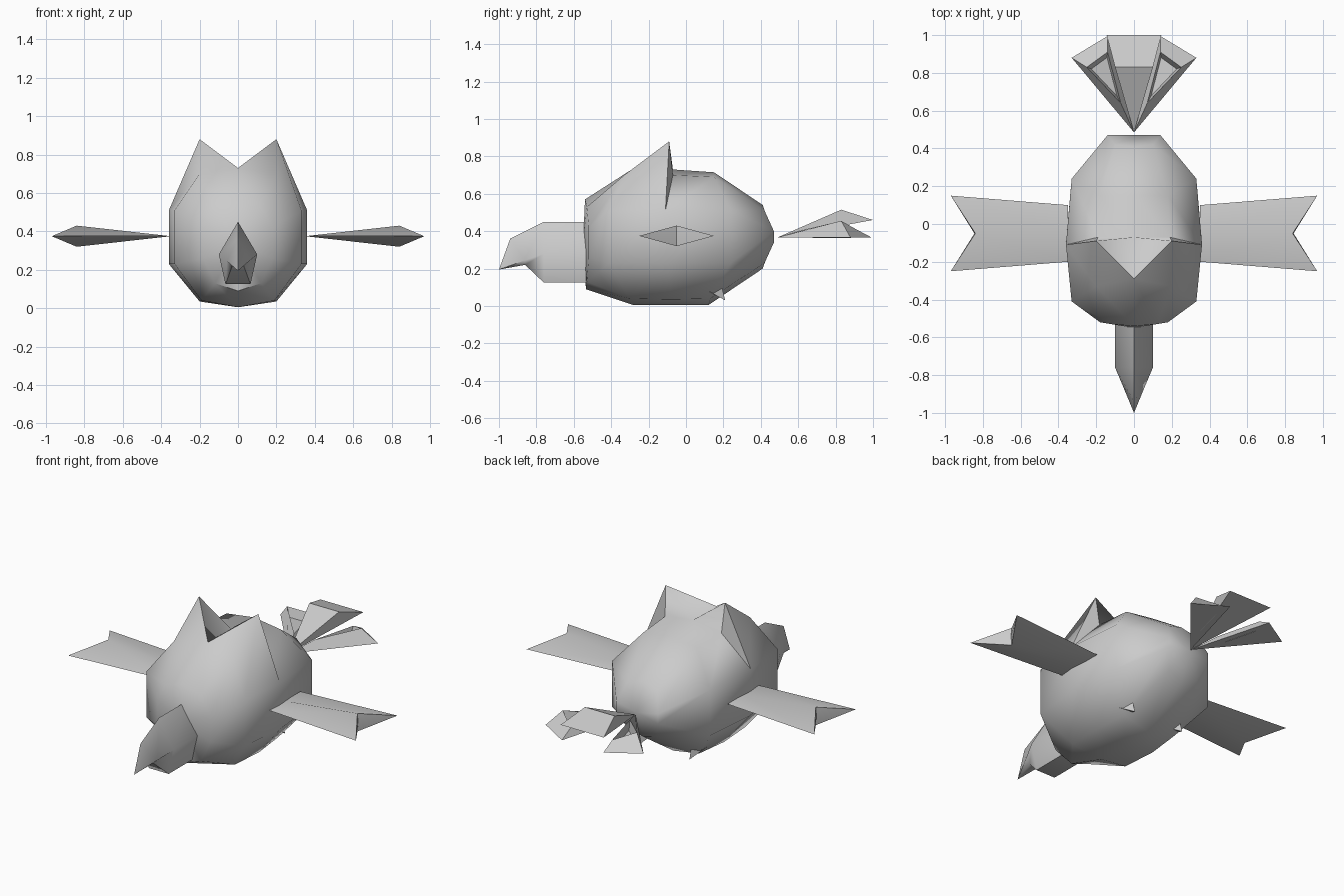
import bpy
import bmesh
import math
from mathutils import Vector

cube = bpy.data.objects.get("Cube")
if cube:
    bpy.data.objects.remove(cube, do_unlink=True)

grey = bpy.data.materials.new("plain grey")
grey.use_nodes = True
grey.diffuse_color = (0.6, 0.6, 0.6, 1)
grey.node_tree.nodes["Principled BSDF"].inputs["Base Color"].default_value = grey.diffuse_color


def finish(name, bm, angle):
    """Weld the mesh, make an object of it and smooth its soft edges."""
    bmesh.ops.remove_doubles(bm, verts=bm.verts[:], dist=0.0005)
    bmesh.ops.recalc_face_normals(bm, faces=bm.faces[:])
    mesh = bpy.data.meshes.new(name)
    bm.to_mesh(mesh)
    bm.free()
    mesh.materials.append(grey)
    obj = bpy.data.objects.new(name, mesh)
    bpy.context.collection.objects.link(obj)
    bpy.ops.object.select_all(action="DESELECT")
    obj.select_set(True)
    bpy.context.view_layer.objects.active = obj
    bpy.ops.object.shade_smooth_by_angle(angle=math.radians(angle))
    return obj


def loft(name, rings, angle=40, side=1):
    """Skin a row of rings; a ring of one point closes the end."""
    bm = bmesh.new()
    count = max(len(r) for r in rings)
    rows = []
    for ring in rings:
        ring = ring * count if len(ring) == 1 else ring
        rows.append([bm.verts.new((x * side, y, z)) for x, y, z in ring])
    for a, b in zip(rows, rows[1:]):
        for i in range(count):
            j = (i + 1) % count
            bm.faces.new((a[i], a[j], b[j], b[i]))
    return finish(name, bm, angle)


def both(half):
    """Complete a half ring by mirroring it across the middle."""
    return half + [(-x, y, z) for x, y, z in reversed(half) if x > 0]


def centre(points):
    return sum((Vector(p) for p in points), Vector()) / len(points)


# Body with the two pointed ears; half rings run from belly to crown
belly = [(0, -.08, .005), (.2, -.08, .035), (.36, -.1, .23), (.36, -.11, .51)]
body = [
    [(0, -.55, .34)],
    both([(0, -.535, .09), (.12, -.53, .13), (.18, -.52, .26),
          (.18, -.52, .42), (.12, -.53, .53), (0, -.54, .57)]),
    both([(0, -.28, .005), (.19, -.3, .04), (.33, -.41, .23),
          (.33, -.41, .51), (.2, -.33, .7), (0, -.29, .73)]),
    both(belly + [(.2, -.09, .88), (0, -.29, .73)]),
    both(belly + [(.19, -.07, .7), (0, -.07, .73)]),
    both([(0, .12, .005), (.18, .13, .04), (.33, .24, .23),
          (.33, .24, .51), (.18, .15, .69), (0, .15, .715)]),
    both([(0, .41, .2), (.1, .42, .23), (.14, .47, .34),
          (.14, .47, .4), (.1, .42, .51), (0, .41, .54)]),
    [(0, .47, .37)],
]
loft("body", body, 62)

# Hooked beak, five sided
beak = [both([(0, y, .45), (.1, y, .28), (.065, y, .125)]) for y in (-.5, -.76)]
beak.append(both([(0, -.94, .36), (.058, -.86, .245), (.03, -.86, .22)]))
beak.append([(0, -1, .195)])
loft("beak", beak, 50)

for label, side in (("left", 1), ("right", -1)):
    # Wing: thin at the root, diamond section, notched end
    mid, level = -.05, .375
    front_tip, back_tip = (.97, -.25, level), (.97, .15, level)
    root, notch = (.35, mid, level), (.845, mid, level)
    loft(label + "_wing", [
        [(.35, -.2, level), root, (.35, .1, level), root],
        [front_tip, (.84, mid, .43), back_tip, (.84, mid, .32)],
        [front_tip, notch, back_tip, notch],
    ], 50, side)

    # Side tail feather: raised frame around a sunken triangle
    base = [(0, .485, .365), (.33, .88, .365), (.14, .995, .365)]
    crest = [(.07, .64, .41), (.25, .83, .455), (.14, .91, .41)]
    middle = centre(crest)
    floor = [Vector(p).lerp(middle, .25) - Vector((0, 0, .05)) for p in crest]
    loft(label + "_tail_feather",
         [[centre(base)], base, crest, floor, [centre(floor)]], 40, side)

    # Small foot spike
    loft(label + "_foot", [
        [(.12, .11, .085), (.22, .11, .085), (.17, .19, .11)],
        [(.17, .21, .03)],
    ], 30, side)

# Middle tail feather: a thin bent wedge
bm = bmesh.new()
wedge = [(0, .485, .365)]
for s in (1, -1):
    wedge += [(s * .1, .83, .515), (s * .145, 1, .46)]
for point in wedge:
    bm.verts.new(point)
bmesh.ops.convex_hull(bm, input=bm.verts[:])
finish("middle_tail_feather", bm, 30)
